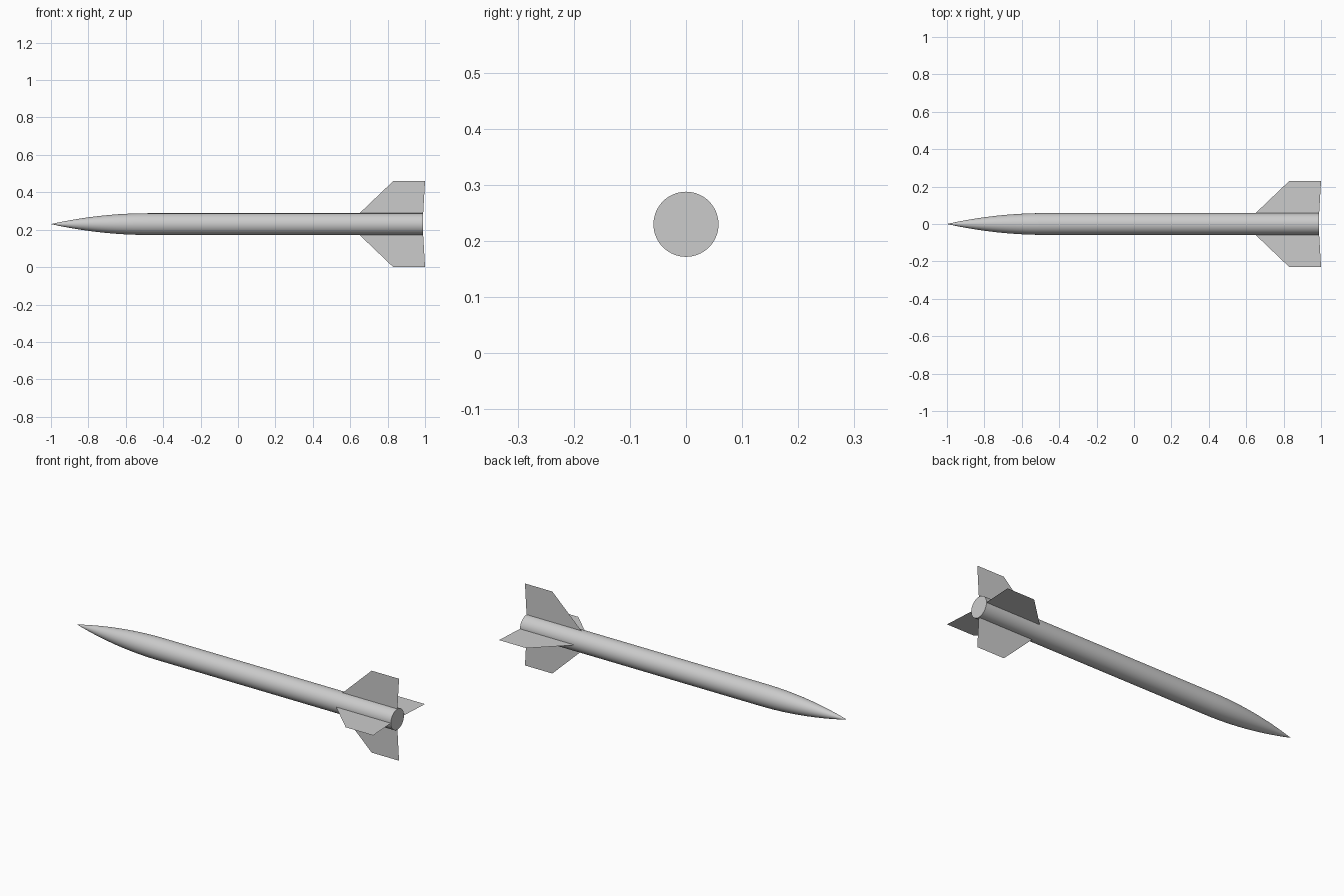
import bpy
import bmesh
from math import pi, cos, sin
from mathutils import Matrix, Vector

RADIUS = 0.058
AXIS_Z = 0.23
SHOULDER, TAIL = -0.48, 0.99
SEGMENTS = 64

if "Cube" in bpy.data.objects:
    bpy.data.objects.remove(bpy.data.objects["Cube"])

grey = bpy.data.materials.new("plain grey")
grey.use_nodes = True
colour = (0.6, 0.6, 0.6, 1)
grey.diffuse_color = colour
grey.node_tree.nodes["Principled BSDF"].inputs["Base Color"].default_value = colour


def add_object(name, bm):
    """Turn a bmesh into a named grey object on the long axis."""
    mesh = bpy.data.meshes.new(name)
    bm.to_mesh(mesh)
    bm.free()
    mesh.materials.append(grey)
    obj = bpy.data.objects.new(name, mesh)
    obj.location.z = AXIS_Z
    bpy.context.collection.objects.link(obj)
    return obj


def lathe(name, profile):
    """Revolve (x, radius) points about the x axis and shade smooth."""
    bm = bmesh.new()
    verts = [bm.verts.new((x, 0, r)) for x, r in profile]
    edges = [bm.edges.new(pair) for pair in zip(verts, verts[1:])]
    bmesh.ops.spin(bm, geom=verts + edges, cent=(0, 0, 0), axis=(1, 0, 0),
                   angle=2 * pi, steps=SEGMENTS, use_duplicate=False)
    bmesh.ops.remove_doubles(bm, verts=bm.verts, dist=1e-5)
    bmesh.ops.recalc_face_normals(bm, faces=bm.faces)
    # An open shell must still face away from the axis
    side = max(bm.faces, key=lambda f: f.calc_area())
    centre = side.calc_center_median()
    if side.normal.dot(Vector((0, centre.y, centre.z))) < 0:
        bmesh.ops.reverse_faces(bm, faces=bm.faces)
    obj = add_object(name, bm)
    bpy.ops.object.select_all(action="DESELECT")
    obj.select_set(True)
    bpy.context.view_layer.objects.active = obj
    bpy.ops.object.shade_smooth_by_angle(angle=pi / 6)


# Nose: pointed ogive that meets the body tangentially
steps = 20
nose = []
for i in range(steps + 1):
    t = i / steps
    nose.append((-1 + t * (SHOULDER + 1), RADIUS * (1 - (1 - t) ** 2)))
lathe("nose_cone", nose)

# Body: straight tube closed at the tail
lathe("body_tube", [(SHOULDER, RADIUS), (TAIL, RADIUS), (TAIL, 0)])

# Fins: four thin swept plates
fin_outline = [(0.65, RADIUS), (0.83, 0.23), (1.0, 0.23), (TAIL, RADIUS)]
for i, name in enumerate(["top_fin", "front_fin", "bottom_fin", "back_fin"]):
    bm = bmesh.new()
    bm.faces.new([bm.verts.new((x, 0, r)) for x, r in fin_outline])
    bmesh.ops.rotate(bm, verts=bm.verts, cent=(0, 0, 0),
                     matrix=Matrix.Rotation(i * pi / 2, 3, "X"))
    add_object(name, bm)
